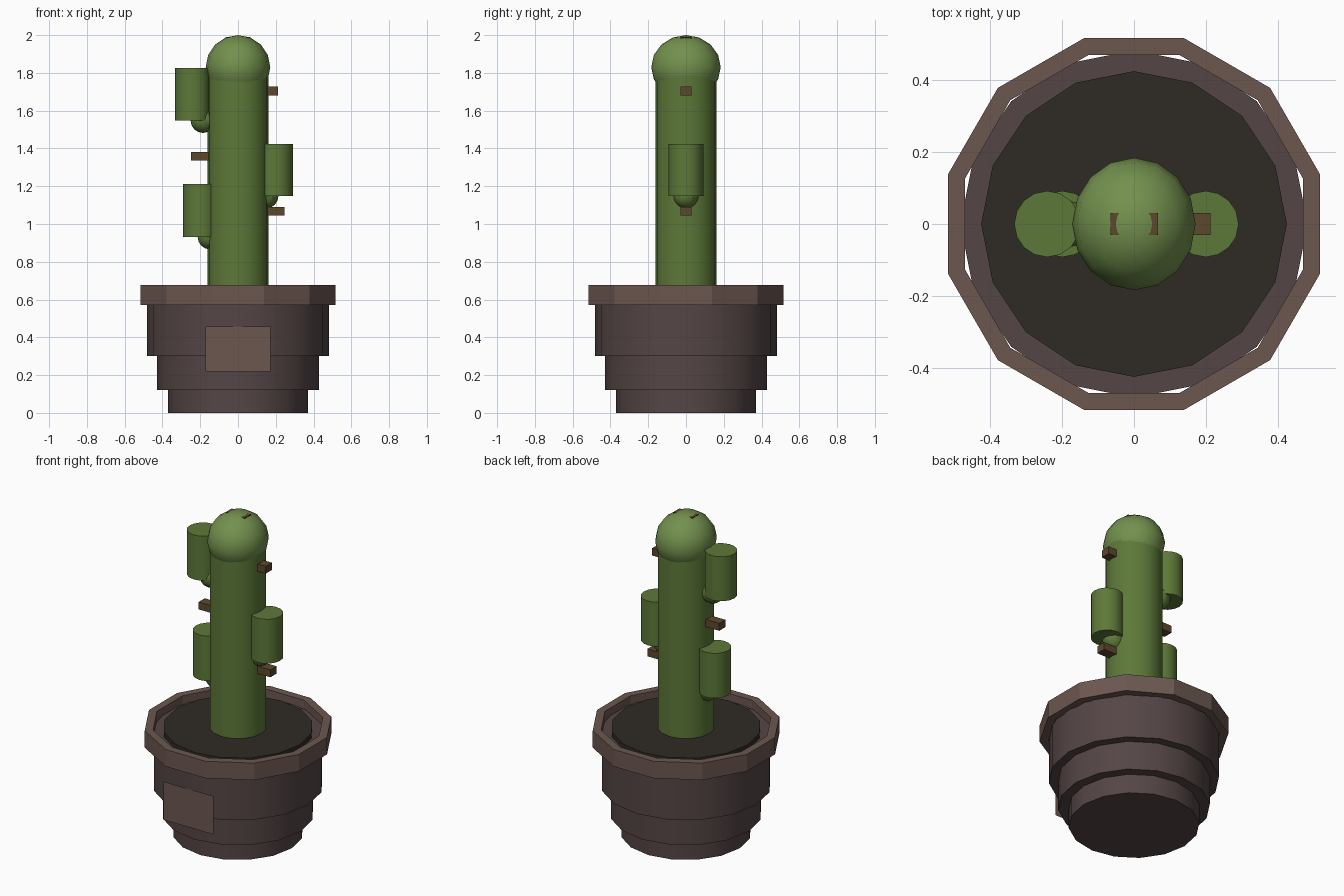
import bpy, bmesh, math
from mathutils import Matrix

if "Cube" in bpy.data.objects:
    bpy.data.objects.remove(bpy.data.objects["Cube"])


def material(name, rgb):
    m = bpy.data.materials.new(name)
    m.diffuse_color = (*rgb, 1)
    m.use_nodes = True
    m.node_tree.nodes["Principled BSDF"].inputs["Base Color"].default_value = m.diffuse_color
    return m


CLAY = material("dark_clay", (0.09, 0.06, 0.06))
RIM = material("light_clay", (0.15, 0.095, 0.08))
SOIL = material("soil", (0.028, 0.023, 0.018))
GREEN = material("green", (0.11, 0.19, 0.04))
TIP = material("light_green", (0.17, 0.28, 0.075))
SPINE = material("spine_brown", (0.11, 0.065, 0.025))


def finish(name, bm, mat, smooth=True):
    bmesh.ops.recalc_face_normals(bm, faces=bm.faces)
    me = bpy.data.meshes.new(name)
    bm.to_mesh(me)
    bm.free()
    ob = bpy.data.objects.new(name, me)
    bpy.context.collection.objects.link(ob)
    me.materials.append(mat)
    if smooth:
        bpy.ops.object.select_all(action='DESELECT')
        ob.select_set(True)
        bpy.context.view_layer.objects.active = ob
        bpy.ops.object.shade_smooth_by_angle(angle=math.radians(28))
    return ob


def cylinder(name, r, z0, z1, mat, x=0.0, sides=16):
    bm = bmesh.new()
    bmesh.ops.create_cone(bm, cap_ends=True, segments=sides, radius1=r, radius2=r,
                          depth=z1 - z0, matrix=Matrix.Translation((x, 0, (z0 + z1) / 2)))
    return finish(name, bm, mat)


def sphere(name, x, z, scale, mat, segs=16, rings=8):
    bm = bmesh.new()
    bmesh.ops.create_uvsphere(bm, u_segments=segs, v_segments=rings, radius=1,
                              matrix=Matrix.Translation((x, 0, z)) @ Matrix.Diagonal((*scale, 1)))
    return finish(name, bm, mat)


def box(name, x0, x1, z0, z1, mat, half_y=0.03):
    bm = bmesh.new()
    bmesh.ops.create_cube(bm, size=1, matrix=Matrix.Translation(((x0 + x1) / 2, 0, (z0 + z1) / 2))
                          @ Matrix.Diagonal((x1 - x0, half_y * 2, z1 - z0, 1)))
    return finish(name, bm, mat, False)


# stepped pot
cylinder("pot_base", 0.37, 0.0, 0.12, CLAY)
cylinder("pot_middle", 0.43, 0.12, 0.30, CLAY)
cylinder("pot_upper", 0.483, 0.30, 0.63, CLAY)
cylinder("soil", 0.425, 0.62, 0.66, SOIL)

# twelve-sided rim ring
bm = bmesh.new()
apothem = math.cos(math.radians(15))
rows = []
for i in range(12):
    a = math.radians(15 + 30 * i)
    rows.append([bm.verts.new((r / apothem * math.cos(a), r / apothem * math.sin(a), z))
                 for r, z in ((0.517, 0.572), (0.517, 0.678), (0.47, 0.678), (0.47, 0.572))])
for i in range(12):
    p, q = rows[i], rows[(i + 1) % 12]
    for j in range(4):
        k = (j + 1) % 4
        bm.faces.new((p[j], q[j], q[k], p[k]))
finish("pot_rim", bm, RIM, False)

# flat front plate
bm = bmesh.new()
bm.faces.new([bm.verts.new((x, -0.486, z)) for x, z in
              ((-0.172, 0.218), (0.172, 0.218), (0.172, 0.457), (-0.172, 0.457))])
plate = finish("front_plate", bm, RIM, False)
if plate.data.polygons[0].normal.y > 0:
    plate.data.flip_normals()

# trunk with rounded tip
cylinder("trunk", 0.162, 0.64, 1.80, GREEN)
sphere("trunk_tip", 0, 1.83, (0.171, 0.184, 0.17), TIP)

# arms: elbow ball and upright stub
for n, (arm_x, ball_x, z0, z1) in enumerate(((-0.241, -0.185, 1.548, 1.825),
                                             (0.199, 0.148, 1.148, 1.424),
                                             (-0.199, -0.148, 0.932, 1.212))):
    cylinder(f"arm_{n + 1}", 0.092, z0, z1, GREEN, x=arm_x)
    sphere(f"elbow_{n + 1}", ball_x, z0, (0.066, 0.066, 0.066), GREEN, 12, 8)

# blocky spines
for n, (x0, x1, z) in enumerate(((0.08, 0.212, 1.704), (-0.25, -0.12, 1.358),
                                 (0.115, 0.245, 1.067), (-0.065, 0.067, 1.967))):
    box(f"spine_{n + 1}", x0, x1, z - 0.023, z + 0.023, SPINE)
